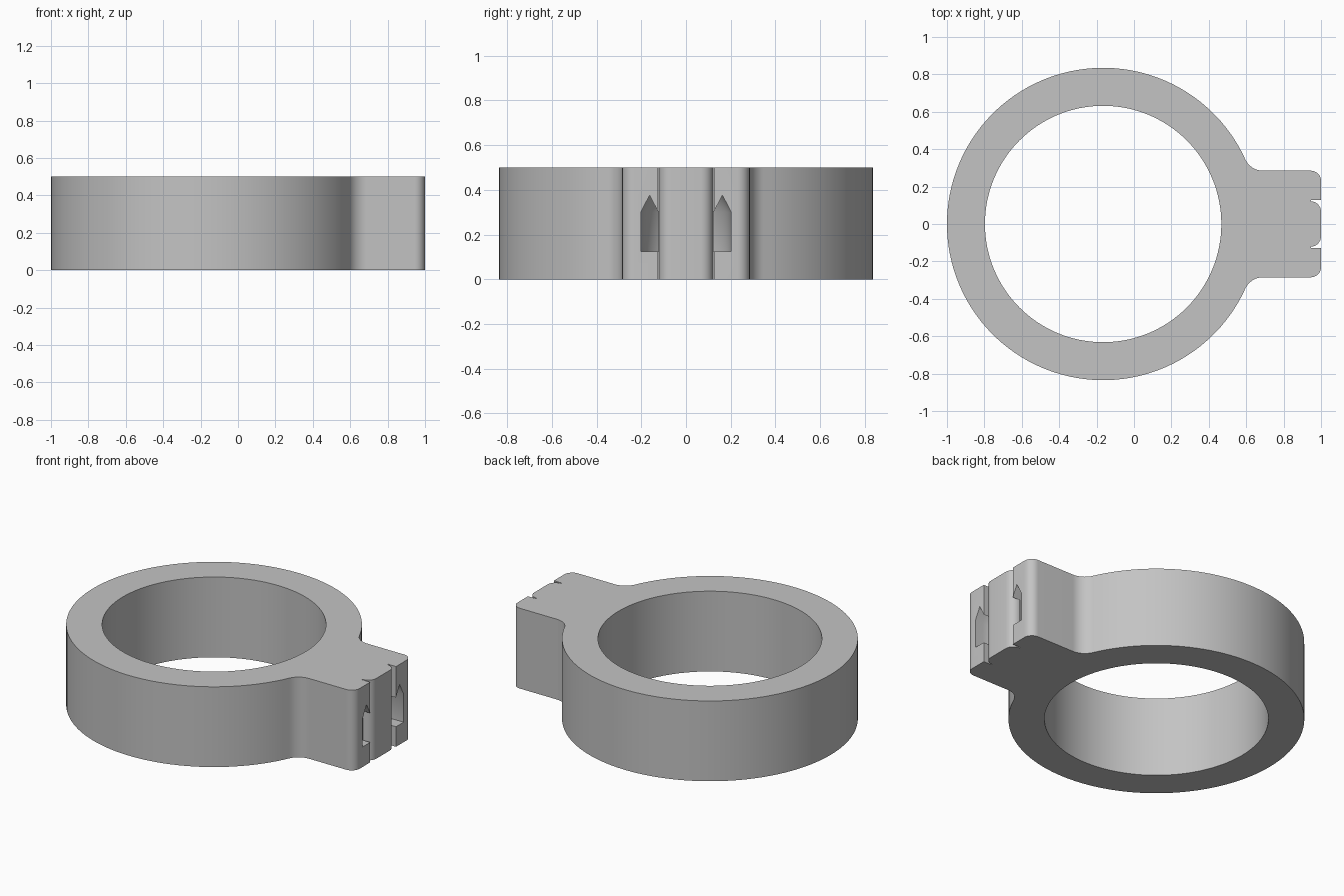
import bpy
import bmesh
from math import sin, cos, pi, atan2

if "Cube" in bpy.data.objects:
    bpy.data.objects.remove(bpy.data.objects["Cube"], do_unlink=True)

HEIGHT = 0.5
RING_X, RING_R, BORE_R = -0.165, 0.835, 0.632
TAB_HALF, TAB_END, CORNER = 0.285, 1.0, 0.055
FILLET, FILLET_X = 0.105, 0.69
SLOT_OUT, SLOT_IN = 0.127, 0.121

grey = bpy.data.materials.new("grey plastic")
grey.use_nodes = True
colour = (0.55, 0.55, 0.55, 1)
grey.diffuse_color = colour
grey.node_tree.nodes["Principled BSDF"].inputs["Base Color"].default_value = colour


def arc(cx, cy, r, start, end, steps):
    angles = [start + (end - start) * i / steps for i in range(steps + 1)]
    return [(cx + r * cos(a), cy + r * sin(a)) for a in angles]


def finish(name, bm):
    bmesh.ops.recalc_face_normals(bm, faces=bm.faces)
    mesh = bpy.data.meshes.new(name)
    bm.to_mesh(mesh)
    bm.free()
    mesh.materials.append(grey)
    obj = bpy.data.objects.new(name, mesh)
    bpy.context.collection.objects.link(obj)
    return obj


def prism(name, outline, z0, z1):
    bm = bmesh.new()
    face = bm.faces.new([bm.verts.new((x, y, z0)) for x, y in outline])
    top = bmesh.ops.extrude_face_region(bm, geom=[face])
    verts = [v for v in top["geom"] if isinstance(v, bmesh.types.BMVert)]
    bmesh.ops.translate(bm, verts=verts, vec=(0, 0, z1 - z0))
    return finish(name, bm)


def sweep(name, path, section):
    """Sweep a closed (offset, z) section along a path of (point, normal)."""
    bm = bmesh.new()
    rings = [[bm.verts.new((x + nx * o, y + ny * o, z)) for o, z in section]
             for (x, y), (nx, ny) in path]
    n = len(section)
    for a, b in zip(rings, rings[1:]):
        for i in range(n):
            j = (i + 1) % n
            bm.faces.new((a[i], a[j], b[j], b[i]))
    bm.faces.new(rings[0])
    bm.faces.new(rings[-1])
    return finish(name, bm)


# Half outline from the middle of the tab end round to the back of the ring
corner_x = TAB_END - CORNER
fillet_y = TAB_HALF + FILLET
join = atan2(fillet_y, FILLET_X - RING_X)
half = arc(corner_x, SLOT_IN - CORNER, CORNER, 0, pi / 2, 8)
half += [(corner_x, SLOT_OUT), (TAB_END, SLOT_OUT)]
half += arc(corner_x, TAB_HALF - CORNER, CORNER, 0, pi / 2, 8)
half += arc(FILLET_X, fillet_y, FILLET, -pi / 2, join - pi, 10)
half += arc(RING_X, 0, RING_R, join, pi, 56)[1:]
outline = half + [(x, -y) for x, y in reversed(half[:-1])]
clamp = prism("clamp_ring", outline, 0, HEIGHT)

# Round bore through the ring
bore = prism("bore_cutter", arc(RING_X, 0, BORE_R, 0, 2 * pi, 128)[:-1], -0.1, HEIGHT + 0.1)

# U-shaped strap tunnel with a pointed roof, opening at both tab slots
inner, outer = 0.1235, 0.202
section = [(inner, 0.125), (outer, 0.125), (outer, 0.3),
           ((inner + outer) / 2, 0.375), (inner, 0.3)]
path = [((TAB_END + 0.1, 0), (0, 1))]
path += [((corner_x, 0), n) for n in arc(0, 0, 1, pi / 2, 3 * pi / 2, 32)]
path += [((TAB_END + 0.1, 0), (0, -1))]
tunnel = sweep("tunnel_cutter", path, section)

# Cut, apply and discard the cutters
bpy.ops.object.select_all(action="DESELECT")
clamp.select_set(True)
bpy.context.view_layer.objects.active = clamp
for cutter in (bore, tunnel):
    cutter.hide_render = True
    mod = clamp.modifiers.new("cut", "BOOLEAN")
    mod.operation = "DIFFERENCE"
    mod.solver = "EXACT"
    mod.object = cutter
    bpy.ops.object.modifier_apply(modifier=mod.name)
    bpy.data.objects.remove(cutter, do_unlink=True)

bpy.ops.object.shade_smooth_by_angle(angle=pi / 6)
